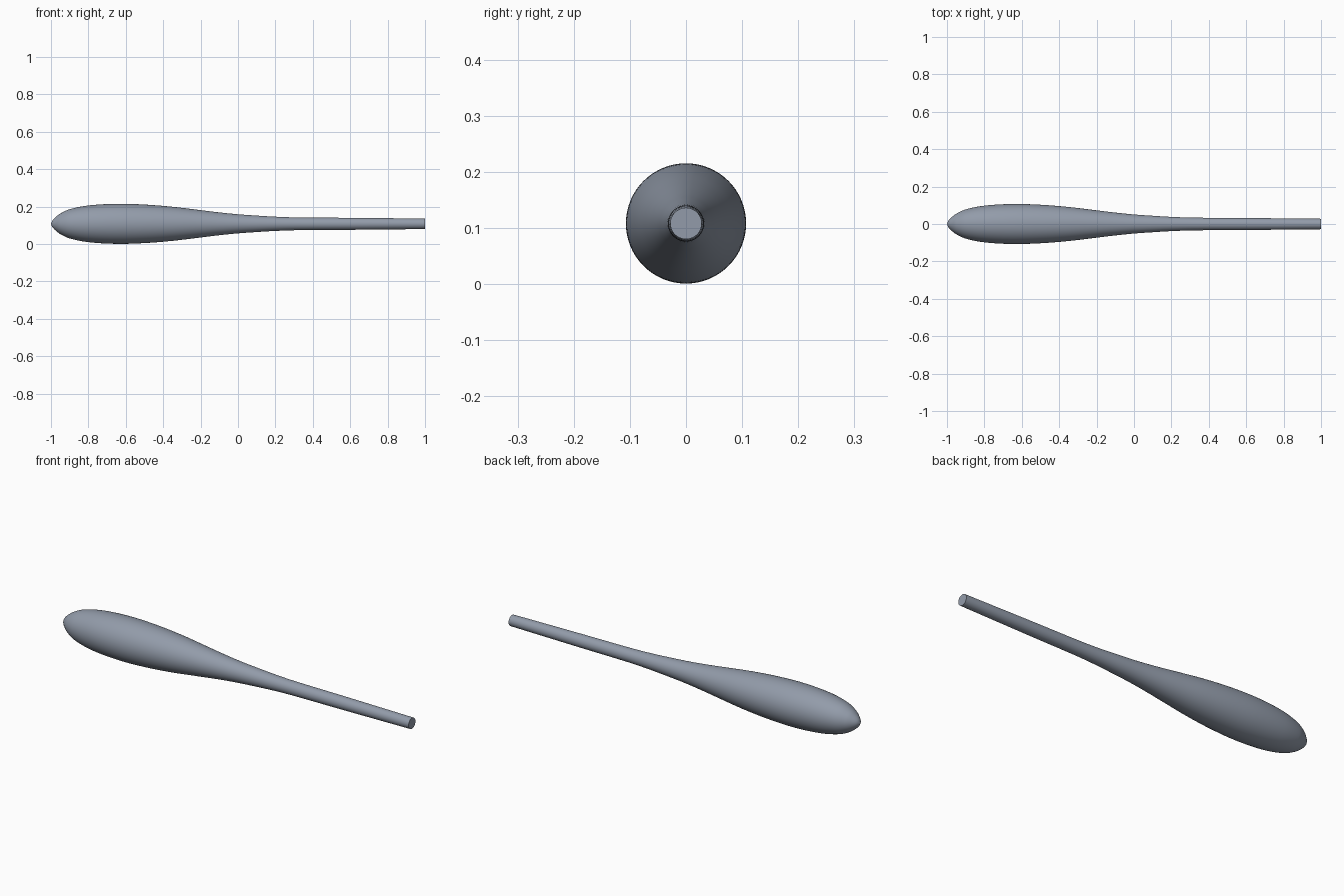
import bpy, bmesh, math
from mathutils import Vector

if "Cube" in bpy.data.objects:
    bpy.data.objects.remove(bpy.data.objects["Cube"])

AXIS_Z = 0.108
SIDES = 64
STEPS = 5

# Lengthwise profile: (x, radius) from the rounded nose to the handle end
PROFILE = [(-1.0, 0.0), (-0.992, 0.018), (-0.975, 0.036), (-0.95, 0.055), (-0.9, 0.078),
           (-0.8, 0.098), (-0.65, 0.107), (-0.5, 0.103), (-0.35, 0.091), (-0.2, 0.073),
           (-0.1, 0.061), (0.0, 0.051), (0.1, 0.044), (0.2, 0.038), (0.32, 0.034),
           (0.6, 0.032), (1.0, 0.028)]


def smooth_profile(points):
    """Smooth curve through the points, with tangents scaled to each span."""
    pts = [Vector(p) for p in points]
    last = len(pts) - 1
    slopes = []
    for i in range(len(pts)):
        d = pts[min(i + 1, last)] - pts[max(i - 1, 0)]
        slopes.append(d.normalized())
    out = []
    for i in range(last):
        a, b = pts[i], pts[i + 1]
        reach = (b - a).length / 3
        for k in range(STEPS):
            t = k / STEPS
            u = 1 - t
            out.append(a * u**3 + (a + slopes[i] * reach) * 3 * u * u * t
                       + (b - slopes[i + 1] * reach) * 3 * u * t * t + b * t**3)
    return out + [pts[-1]]


# Turned body: rings around the x axis
bm = bmesh.new()
curve = smooth_profile(PROFILE)
nose = bm.verts.new((curve[0].x, 0, AXIS_Z))
rings = []
for x, r in curve[1:]:
    rings.append([bm.verts.new((x, r * math.cos(a), AXIS_Z + r * math.sin(a)))
                  for a in (2 * math.pi * i / SIDES for i in range(SIDES))])
for i in range(SIDES):
    j = (i + 1) % SIDES
    bm.faces.new((nose, rings[0][j], rings[0][i]))
    for a, b in zip(rings, rings[1:]):
        bm.faces.new((a[i], a[j], b[j], b[i]))
# Flat end of the handle
bm.faces.new(rings[-1])
bmesh.ops.recalc_face_normals(bm, faces=bm.faces)

mesh = bpy.data.meshes.new("turned_club")
bm.to_mesh(mesh)
bm.free()
club = bpy.data.objects.new("turned_club", mesh)
bpy.context.collection.objects.link(club)

# Single blue-grey colour
grey = bpy.data.materials.new("blue_grey")
grey.diffuse_color = (0.29, 0.33, 0.40, 1)
grey.use_nodes = True
grey.node_tree.nodes["Principled BSDF"].inputs["Base Color"].default_value = grey.diffuse_color
mesh.materials.append(grey)

bpy.context.view_layer.objects.active = club
club.select_set(True)
bpy.ops.object.shade_smooth_by_angle(angle=math.radians(40))
